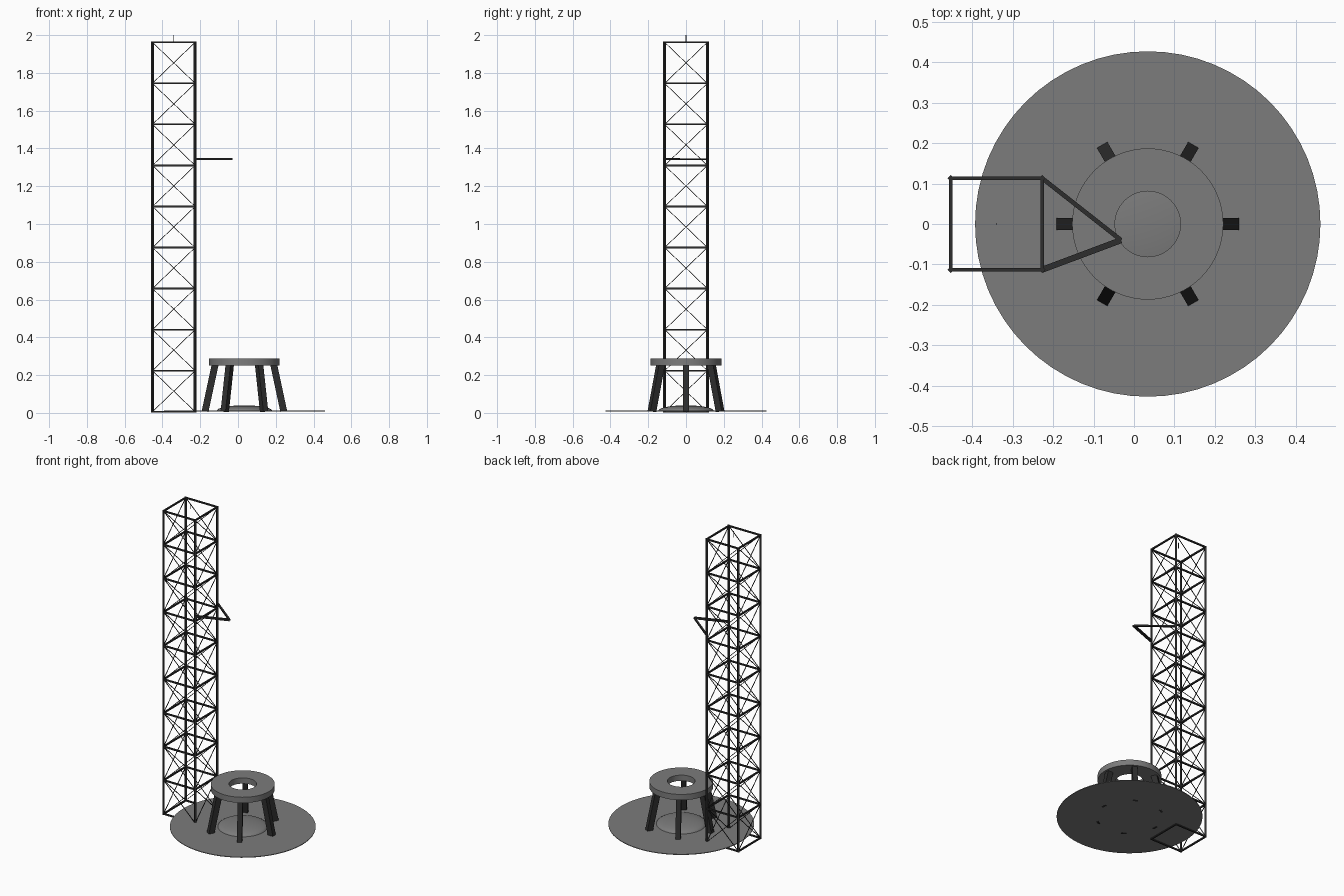
import bpy, bmesh, math
from mathutils import Vector, Matrix

cube = bpy.data.objects.get("Cube")
if cube:
    bpy.data.objects.remove(cube, do_unlink=True)


def material(name, value):
    m = bpy.data.materials.new(name)
    m.use_nodes = True
    color = (value, value, value, 1)
    m.diffuse_color = color
    m.node_tree.nodes["Principled BSDF"].inputs["Base Color"].default_value = color
    return m


concrete = material("concrete grey", 0.2)
steel = material("dark steel", 0.027)


def finish(name, bm, mat, smooth=False):
    bmesh.ops.recalc_face_normals(bm, faces=bm.faces)
    mesh = bpy.data.meshes.new(name)
    bm.to_mesh(mesh)
    bm.free()
    mesh.materials.append(mat)
    obj = bpy.data.objects.new(name, mesh)
    bpy.context.collection.objects.link(obj)
    if smooth:
        bpy.ops.object.select_all(action="DESELECT")
        obj.select_set(True)
        bpy.context.view_layer.objects.active = obj
        bpy.ops.object.shade_smooth_by_angle(angle=math.radians(35))
    return obj


def bar(bm, a, b, width, depth=None):
    """Rectangular bar from a to b; depth is measured in the vertical plane."""
    a, b = Vector(a), Vector(b)
    axis = (b - a).normalized()
    side = axis.cross(Vector((0, 0, 1)))
    side = side.normalized() if side.length > 0.01 else Vector((1, 1, 0)).normalized()
    up = side.cross(axis)
    rot = Matrix((side, axis, up)).transposed().to_4x4()
    size = Matrix.Diagonal((width, (b - a).length, depth or width, 1))
    bmesh.ops.create_cube(bm, size=1, matrix=Matrix.Translation((a + b) / 2) @ rot @ size)


def lathe(name, profile, mat, closed, steps=64):
    """Spin an (r, z) profile around the pad axis."""
    bm = bmesh.new()
    verts = [bm.verts.new((PAD_X + r, 0, z)) for r, z in profile]
    pairs = list(zip(verts, verts[1:]))
    if closed:
        pairs.append((verts[-1], verts[0]))
    edges = [bm.edges.new(p) for p in pairs]
    bmesh.ops.spin(bm, geom=verts + edges, cent=(PAD_X, 0, 0), axis=(0, 0, 1),
                   angle=math.tau, steps=steps, use_duplicate=False)
    bmesh.ops.remove_doubles(bm, verts=bm.verts, dist=0.0001)
    return finish(name, bm, mat, smooth=True)


# Launch pad: ground disc, low dome and raised ring
PAD_X = 0.034
lathe("ground_disc", [(0, 0.008), (0.427, 0.008), (0.427, 0.012), (0, 0.012)], concrete, False)
dome = [(0.146 * math.cos(t), 0.012 + 0.028 * math.sin(t))
        for t in (math.pi / 2 * i / 8 for i in range(9))]
lathe("pad_dome", dome, concrete, False)
lathe("support_ring", [(0.081, 0.25), (0.187, 0.25), (0.187, 0.287), (0.081, 0.287)], concrete, True)

# Six splayed legs under the ring
for i in range(6):
    c, s = math.cos(i * math.pi / 3), math.sin(i * math.pi / 3)
    bm = bmesh.new()
    bar(bm, (PAD_X + 0.208 * c, 0.208 * s, 0.009), (PAD_X + 0.155 * c, 0.155 * s, 0.256), 0.03, 0.036)
    finish(f"ring_leg_{i + 1}", bm, steel)

# Lattice tower
TX, HALF, BAYS, Z0, Z1 = -0.34, 0.113, 9, 0.006, 1.962
corners = [(TX + sx * HALF, sy * HALF) for sx, sy in ((-1, -1), (1, -1), (1, 1), (-1, 1))]
levels = [Z0 + (Z1 - Z0) * i / BAYS for i in range(BAYS + 1)]
posts, beams, braces = bmesh.new(), bmesh.new(), bmesh.new()
for i, p in enumerate(corners):
    q = corners[(i + 1) % 4]
    bar(posts, (*p, Z0 - 0.005), (*p, Z1 + 0.005), 0.011)
    for z in levels:
        bar(beams, (*p, z), (*q, z), 0.009)
    for lo, hi in zip(levels, levels[1:]):
        bar(braces, (*p, lo), (*q, hi), 0.0035)
        bar(braces, (*q, lo), (*p, hi), 0.0035)
finish("tower_posts", posts, steel)
finish("tower_beams", beams, steel)
finish("tower_braces", braces, steel)

# Lightning rod above the tower centre
bm = bmesh.new()
bar(bm, (TX, 0, 1.962), (TX, 0, 2.0), 0.003)
finish("lightning_rod", bm, steel)

# Swing arm made of two converging bars
bm = bmesh.new()
tip = (-0.032, -0.04, 1.343)
bar(bm, (*corners[1], 1.343), tip, 0.015, 0.011)
bar(bm, (*corners[2], 1.343), tip, 0.011, 0.009)
finish("swing_arm", bm, steel)
